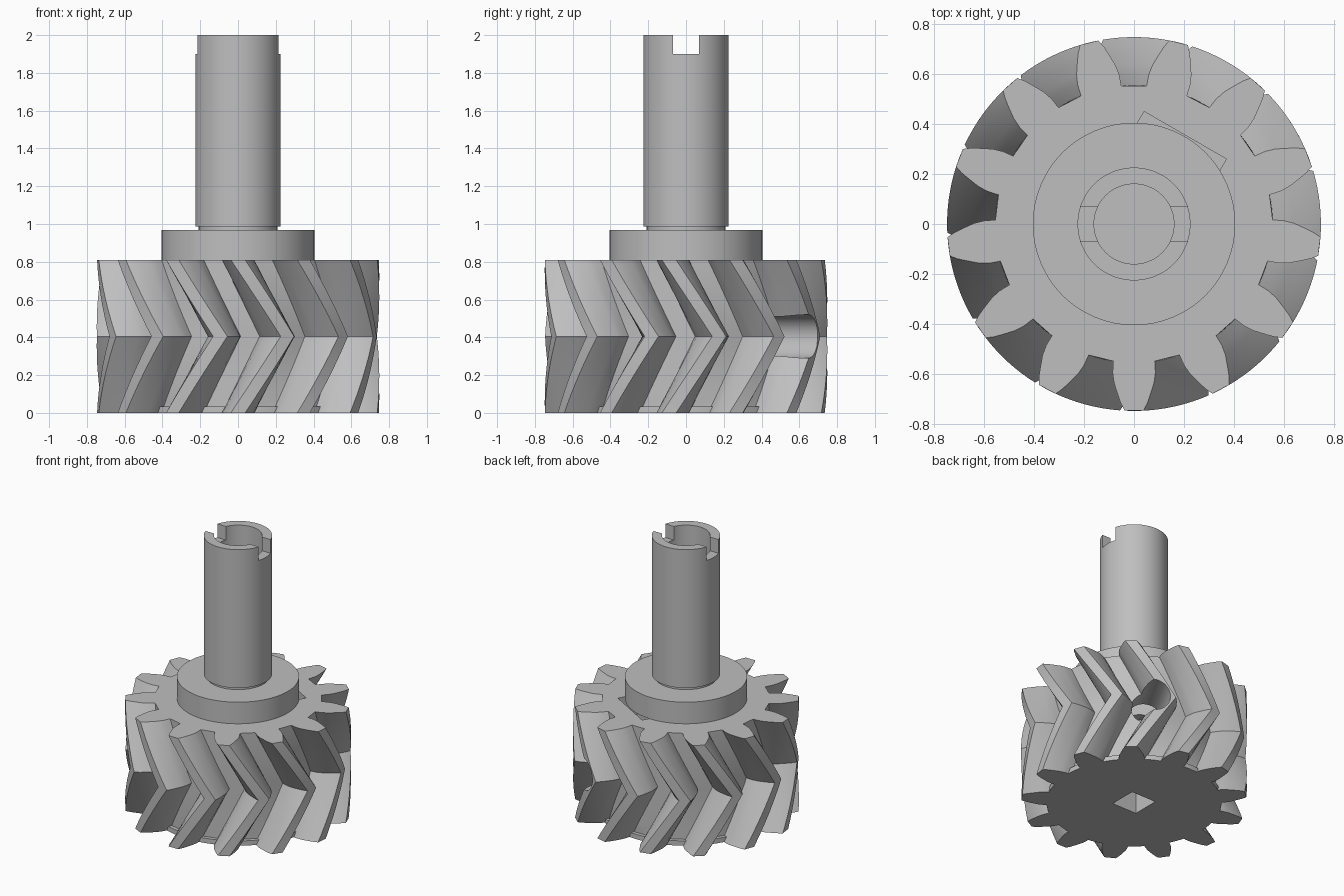
import bpy, bmesh
from math import cos, sin, pi, radians
from mathutils import Matrix

if "Cube" in bpy.data.objects:
    bpy.data.objects.remove(bpy.data.objects["Cube"])

TEETH = 13
GEAR_TOP = 0.81
TWIST = radians(20.5)
STEPS = 8          # slices in each half of the herringbone
SIDES = 96

grey = bpy.data.materials.new("plain_grey")
grey.use_nodes = True
grey.diffuse_color = (0.52, 0.52, 0.52, 1)
grey.node_tree.nodes["Principled BSDF"].inputs["Base Color"].default_value = grey.diffuse_color


def finish(bm, name):
    bmesh.ops.recalc_face_normals(bm, faces=bm.faces)
    mesh = bpy.data.meshes.new(name)
    bm.to_mesh(mesh)
    bm.free()
    mesh.materials.append(grey)
    obj = bpy.data.objects.new(name, mesh)
    bpy.context.collection.objects.link(obj)
    return obj


def cylinder(name, radius, z0, z1, turn=Matrix()):
    bm = bmesh.new()
    bmesh.ops.create_cone(bm, cap_ends=True, segments=SIDES, radius1=radius,
                          radius2=radius, depth=z1 - z0,
                          matrix=turn @ Matrix.Translation((0, 0, (z0 + z1) / 2)))
    return finish(bm, name)


def box(name, size, centre, turn=Matrix()):
    bm = bmesh.new()
    bmesh.ops.create_cube(bm, size=1, matrix=turn @ Matrix.Translation(centre)
                          @ Matrix.Diagonal((*size, 1)))
    return finish(bm, name)


def select(obj):
    bpy.ops.object.select_all(action='DESELECT')
    obj.select_set(True)
    bpy.context.view_layer.objects.active = obj


def combine(obj, tool, operation='DIFFERENCE'):
    tool.hide_render = True
    mod = obj.modifiers.new(tool.name, 'BOOLEAN')
    mod.operation, mod.solver, mod.object = operation, 'EXACT', tool
    select(obj)
    bpy.ops.object.modifier_apply(modifier=mod.name)
    bpy.data.objects.remove(tool)


def smooth(obj):
    select(obj)
    bpy.ops.object.shade_smooth_by_angle(angle=radians(30))


def lathe(name, profile):
    bm = bmesh.new()
    verts = [bm.verts.new((r, 0, z)) for r, z in profile]
    edges = [bm.edges.new(pair) for pair in zip(verts, verts[1:])]
    bmesh.ops.spin(bm, geom=verts + edges, cent=(0, 0, 0), axis=(0, 0, 1),
                   angle=2 * pi, steps=SIDES, use_duplicate=False)
    bmesh.ops.remove_doubles(bm, verts=bm.verts, dist=0.0005)
    return finish(bm, name)


# Herringbone gear: tooth outline as radius and half angle, root to tip
FLANK = [(0.555, 8.6), (0.60, 8.2), (0.64, 7.2), (0.69, 5.3), (0.72, 4.2), (0.748, 2.9)]
outline = []
for tooth in range(TEETH):
    middle = -pi / 2 + tooth * 2 * pi / TEETH
    outline += [(r, middle - radians(a)) for r, a in FLANK]
    outline += [(r, middle + radians(a)) for r, a in reversed(FLANK)]

bm = bmesh.new()
rings = []
for i in range(2 * STEPS + 1):
    turn = TWIST * (1 - abs(i - STEPS) / STEPS)
    z = GEAR_TOP * i / (2 * STEPS)
    rings.append([bm.verts.new((r * cos(a + turn), r * sin(a + turn), z))
                  for r, a in outline])
for low, high in zip(rings, rings[1:]):
    for j in range(len(outline)):
        k = (j + 1) % len(outline)
        bm.faces.new((low[j], low[k], high[k], high[j]))
bm.faces.new(rings[0][::-1])
bm.faces.new(rings[-1])
gear = finish(bm, "herringbone_gear")

# Thin base disc between the tooth roots
combine(gear, cylinder("base_disc", 0.58, 0, 0.035), 'UNION')

# Square socket underneath, nut slot and radial screw hole
combine(gear, box("socket_cutter", (0.2, 0.2, 0.9), (0, 0, 0.25)))
toward_screw = Matrix.Rotation(radians(60), 4, 'Z')
combine(gear, box("nut_slot_cutter", (0.14, 0.38, 0.7), (0.34, 0, 0.56), toward_screw))
lie_down = Matrix.Translation((0, 0, GEAR_TOP / 2)) @ toward_screw @ Matrix.Rotation(pi / 2, 4, 'Y')
combine(gear, cylinder("screw_hole_cutter", 0.115, 0.2, 0.9, lie_down))
smooth(gear)

# Hub collar
smooth(cylinder("hub_collar", 0.405, GEAR_TOP, 0.968))

# Hollow shaft with a narrow neck and a slot across its top
shaft = lathe("hollow_shaft", [(0, 0.96), (0.208, 0.96), (0.208, 0.988), (0.226, 0.988),
                               (0.226, 2), (0.16, 2), (0.16, 1.0), (0, 1.0)])
combine(shaft, box("drive_slot_cutter", (0.6, 0.136, 0.2), (0, 0, 2.0)))
smooth(shaft)
